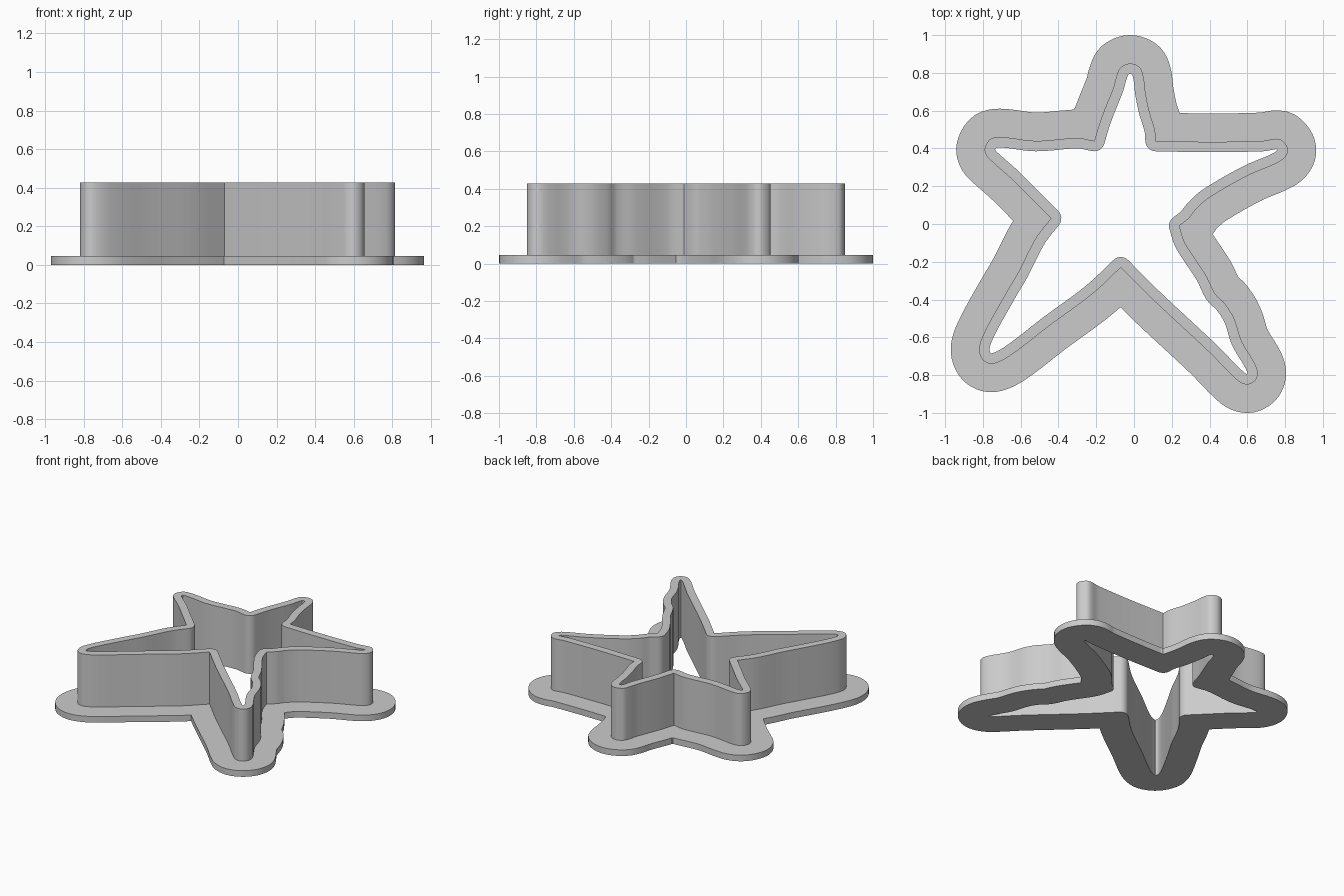
import bpy
import bmesh
import math
from mathutils import Vector, Matrix
from mathutils.geometry import intersect_point_line, intersect_line_line_2d, interpolate_bezier

cube = bpy.data.objects.get("Cube")
if cube:
    bpy.data.objects.remove(cube)

FLANGE_HEIGHT = 0.045
TOTAL_HEIGHT = 0.428
FLANGE_WIDTH = 0.15
WALL_THICKNESS = 0.055

# Star arms in hundredths, counter-clockwise; each starts at a sharp inner
# corner and ends where the next arm begins
ARMS = {
    "top": [(11.5, 44), (11, 50), (8, 60), (6, 70), (5, 78), (3, 83), (-2, 85),
            (-7, 83), (-9, 79), (-11, 72), (-15, 62), (-18, 54)],
    "right_upper": [(-21, 44), (-30, 45.5), (-52, 44), (-70, 46), (-76, 45), (-79, 40),
                    (-78, 36), (-74, 32), (-65, 24), (-55, 14)],
    "right_lower": [(-44, 3), (-51, -6), (-55, -13), (-61, -25), (-68, -37), (-79, -57),
                    (-82, -66), (-80, -72), (-75, -74), (-66, -70), (-45, -54), (-22, -37)],
    "left_lower": [(-7, -23), (10, -40), (40, -68), (55, -83), (60, -85), (64, -83),
                   (65.5, -79), (64, -74), (57, -62), (53, -50), (48, -42), (43, -37),
                   (38, -27), (27, -10)],
    "left_upper": [(24, -1), (29, 3), (33, 8), (40, 14), (60, 25.5), (77, 33), (81, 37),
                   (81, 41), (77, 45), (68, 44), (40, 43.5)],
}


def smooth_span(points, steps=6):
    """Smooth curve through the points, without its last point."""
    last = len(points) - 1
    tangents = []
    for i in range(last + 1):
        a, b, c = points[max(i - 1, 0)], points[i], points[min(i + 1, last)]
        tangents.append((c - a) / ((b - a).length + (c - b).length))
    result = []
    for i in range(last):
        a, b = points[i], points[i + 1]
        reach = (b - a).length / 3
        curve = interpolate_bezier(a, a + tangents[i] * reach,
                                   b - tangents[i + 1] * reach, b, steps + 1)
        result += [Vector(p[:2]) for p in curve[:-1]]
    return result


def distance_to_outline(point, outline):
    best = math.inf
    for i, b in enumerate(outline):
        a = outline[i - 1]
        foot, t = intersect_point_line(point, a, b)
        foot = a.lerp(b, min(max(t, 0), 1))
        best = min(best, (point - foot).length)
    return best


def offset_outline(outline, amount):
    """Parallel outline: outwards if positive, with round convex corners."""
    count = len(outline)
    raw = []
    for i, p in enumerate(outline):
        before = (p - outline[i - 1]).normalized()
        after = (outline[(i + 1) % count] - p).normalized()
        n1 = Vector((before.y, -before.x))
        n2 = Vector((after.y, -after.x))
        turn = math.atan2(before.cross(after), before.dot(after))
        if turn * amount > 0 and abs(turn) > 0.3:
            for k in range(9):
                raw.append(p + Matrix.Rotation(turn * k / 8, 2) @ n1 * amount)
        else:
            raw.append(p + (n1 + n2) * amount / (1 + n1.dot(n2)))
    # Drop the parts that fold over, then close each gap with a crisp corner
    limit = abs(amount) - 1e-5
    keep = [i for i, p in enumerate(raw) if distance_to_outline(p, outline) >= limit]
    result = []
    for k, i in enumerate(keep):
        result.append(raw[i])
        j = keep[(k + 1) % len(keep)]
        if (j - i) % len(raw) == 1:
            continue
        a, b = raw[keep[k - 1]], raw[i]
        c, d = raw[j], raw[keep[(k + 2) % len(keep)]]
        u, v = b - a, d - c
        cross = u.cross(v)
        if abs(cross) > 0.1 * u.length * v.length:
            corner = b + u * ((c - b).cross(v) / cross)
            if (corner - b).dot(u) > 0 and (corner - b).length < 0.06:
                result.append(corner)
    return result


# Outlines of the wall, the flange and the hole
arms = list(ARMS.values())
wall = []
for i, arm in enumerate(arms):
    span = arm + [arms[(i + 1) % len(arms)][0]]
    wall += smooth_span([Vector((x / 100, y / 100, 0)) for x, y in span])
flange = offset_outline(wall, FLANGE_WIDTH)
hole = offset_outline(wall, -WALL_THICKNESS)

bm = bmesh.new()


def ring(outline, z):
    return [bm.verts.new((p.x, p.y, z)) for p in outline]


def side(outline, low, high):
    """Upright band; returns its lower and upper rings."""
    a, b = ring(outline, low), ring(outline, high)
    for i in range(len(a)):
        bm.faces.new((a[i - 1], a[i], b[i], b[i - 1]))
    return a, b


def fill_between(outer, inner):
    edges = [bm.edges.get((loop[i - 1], loop[i]))
             for loop in (outer, inner) for i in range(len(loop))]
    bmesh.ops.triangle_fill(bm, edges=edges, use_beauty=True, normal=(0, 0, 1))


# One closed solid: flat flange with the upright wall around the hole
flange_low, flange_high = side(flange, 0, FLANGE_HEIGHT)
wall_low, wall_high = side(wall, FLANGE_HEIGHT, TOTAL_HEIGHT)
hole_low, hole_high = side(hole, 0, TOTAL_HEIGHT)
fill_between(flange_low, hole_low)
fill_between(flange_high, wall_low)
fill_between(wall_high, hole_high)
bmesh.ops.recalc_face_normals(bm, faces=bm.faces[:])

mesh = bpy.data.meshes.new("star_cutter")
bm.to_mesh(mesh)
bm.free()
cutter = bpy.data.objects.new("star_cutter", mesh)
bpy.context.collection.objects.link(cutter)

# Plain grey plastic
grey = bpy.data.materials.new("light_grey")
grey.use_nodes = True
colour = (0.6, 0.6, 0.6, 1)
grey.diffuse_color = colour
grey.node_tree.nodes["Principled BSDF"].inputs["Base Color"].default_value = colour
mesh.materials.append(grey)

bpy.ops.object.select_all(action='DESELECT')
cutter.select_set(True)
bpy.context.view_layer.objects.active = cutter
bpy.ops.object.shade_smooth_by_angle(angle=math.radians(30))
